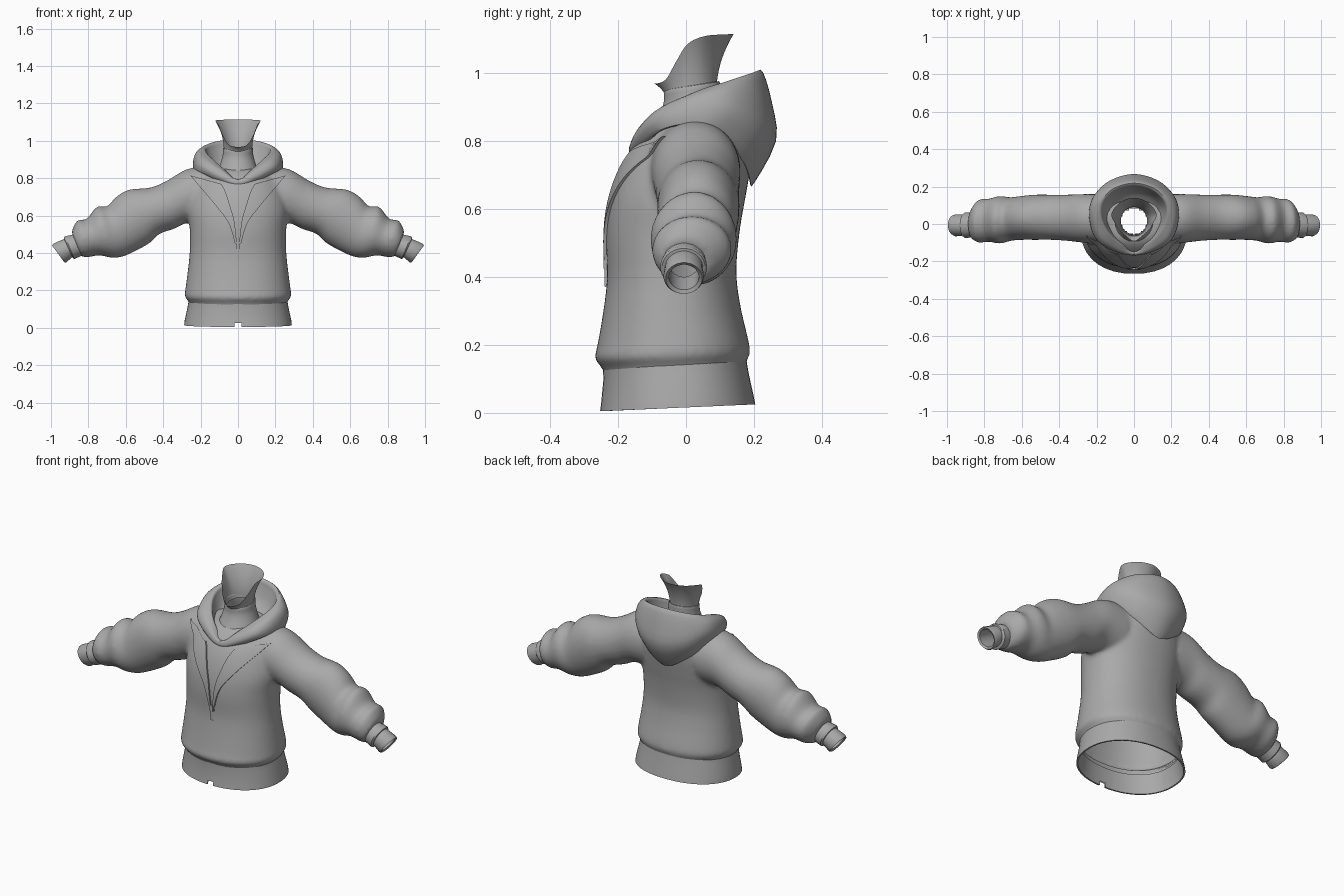
import bpy, bmesh, math
from mathutils import Vector
from mathutils.bvhtree import BVHTree

cube = bpy.data.objects.get("Cube")
if cube:
    bpy.data.objects.remove(cube)

grey = bpy.data.materials.new("grey_cloth")
grey.use_nodes = True
COLOR = (0.4, 0.4, 0.4, 1)
grey.diffuse_color = COLOR
grey.node_tree.nodes["Principled BSDF"].inputs["Base Color"].default_value = COLOR
parts = []


def spline(rows, n, closed=False):
    """Smooth curve through rows of numbers, n steps per span."""
    p = [Vector(r) for r in rows]
    m = len(p)
    at = (lambda i: p[i % m]) if closed else (lambda i: p[min(max(i, 0), m - 1)])
    out = []
    for i in range(m if closed else m - 1):
        a, b, c, d = at(i - 1), at(i), at(i + 1), at(i + 2)
        for k in range(n):
            t = k / n
            out.append(b + (c - a) * (t / 2) + (a * 2 - b * 5 + c * 4 - d) * (t * t / 2)
                       + (b * 3 - a - c * 3 + d) * (t ** 3 / 2))
    return out if closed else out + [p[-1]]


def oval(c, u, v, n=64, power=2.0):
    """Closed ring around c with half axes u and v."""
    def s(x):
        return math.copysign(abs(x) ** (2 / power), x)
    pts = []
    for i in range(n):
        a = (i + 0.5) * math.tau / n
        pts.append(c + u * s(math.cos(a)) + v * s(math.sin(a)))
    return pts


def loft(bm, rings, cap=False, closed=True):
    vs = [[bm.verts.new(p) for p in r] for r in rings]
    n = len(vs[0])
    for a, b in zip(vs, vs[1:]):
        for i in range(n if closed else n - 1):
            j = (i + 1) % n
            bm.faces.new((a[i], a[j], b[j], b[i]))
    if cap:
        bm.faces.new(vs[0])
        bm.faces.new(vs[-1])


def finish(name, bm):
    bmesh.ops.recalc_face_normals(bm, faces=bm.faces)
    me = bpy.data.meshes.new(name)
    bm.to_mesh(me)
    bm.free()
    me.materials.append(grey)
    ob = bpy.data.objects.new(name, me)
    bpy.context.collection.objects.link(ob)
    parts.append(ob)
    return ob


def add(name, rings, **kw):
    bm = bmesh.new()
    loft(bm, rings, **kw)
    return finish(name, bm)


def band(z, w, front, back, tilt=0.0, power=2.2):
    """Horizontal ring, raised by tilt towards the back."""
    mid, half = (front + back) / 2, (back - front) / 2
    return oval(Vector((0, mid, z + tilt / 2)), Vector((w, 0, 0)),
                Vector((0, half, tilt / 2)), power=power)


# Band rings start on the x axis; a quarter turn puts one face at the front centre
def turned(z, w, front, back, tilt=0.0):
    mid, half = (front + back) / 2, (back - front) / 2
    return oval(Vector((0, mid, z + tilt / 2)), Vector((0, -half, -tilt / 2)),
                Vector((w, 0, 0)), power=2.2)


def sleeve_ring(row, side, n=40):
    xt, zt, xb, zb, y0, y1 = row
    top, low = Vector((xt * side, 0, zt)), Vector((xb * side, 0, zb))
    c = (top + low) / 2 + Vector((0, (y0 + y1) / 2, 0))
    return oval(c, (top - low) / 2, Vector((0, (y1 - y0) / 2, 0)), n)


# Torso and sleeves, fused into one soft surface
TORSO = [(.09, .255, -.235, .172), (.13, .262, -.245, .175), (.16, .284, -.268, .188),
         (.2, .281, -.26, .183), (.3, .268, -.243, .16), (.4, .258, -.232, .148),
         (.52, .258, -.235, .158), (.62, .268, -.224, .175), (.71, .255, -.197, .19),
         (.78, .23, -.16, .19), (.83, .18, -.115, .16), (.85, .13, -.08, .13)]
SLEEVE = [(.14, .865, .18, .56, -.11, .16), (.27, .85, .275, .56, -.1, .16),
          (.38, .787, .34, .53, -.09, .157), (.47, .75, .42, .502, -.085, .157),
          (.58, .74, .47, .455, -.085, .157), (.65, .702, .55, .41, -.085, .15),
          (.7, .65, .62, .38, -.09, .143), (.755, .648, .68, .375, -.105, .15),
          (.81, .582, .74, .388, -.095, .135), (.858, .575, .8, .378, -.1, .13),
          (.89, .515, .835, .38, -.08, .08), (.88, .495, .845, .392, -.065, .055)]
bm = bmesh.new()
loft(bm, [band(*r, tilt=.015) for r in spline(TORSO, 4)], cap=True)
for side in (1, -1):
    loft(bm, [sleeve_ring(r, side) for r in spline(SLEEVE, 4)], cap=True)
raw = finish("body_source", bm)
mod = raw.modifiers.new("fuse", "REMESH")
mod.mode, mod.voxel_size = "VOXEL", 0.011
mod = raw.modifiers.new("soften", "SMOOTH")
mod.factor, mod.iterations = 0.5, 8
dg = bpy.context.evaluated_depsgraph_get()
bm = bmesh.new()
bm.from_mesh(raw.evaluated_get(dg).to_mesh())
parts.remove(raw)
bpy.data.objects.remove(raw)


def is_opening(f):
    c = f.calc_center_median()
    wrist = (Vector((abs(c.x), c.y, c.z)) - Vector((.865, 0, .44))).length < .055
    return c.z < .125 or wrist or (c.z > .8 and math.hypot(c.x, c.y - .015) < .07)


bmesh.ops.delete(bm, geom=[f for f in bm.faces if is_opening(f)], context="FACES")
body = finish("body_and_sleeves", bm)
bm = bmesh.new()
bm.from_mesh(body.data)
surface = BVHTree.FromBMesh(bm)
bm.free()

# Hem band with a small notch at the front
HEM = [(.138, .264, -.245, .178, .018), (.1, .27, -.243, .184, .019), (.026, .286, -.25, .2, .02),
       (.005, .288, -.253, .204, .02), (.005, .28, -.245, .196, .02), (.026, .278, -.242, .192, .02),
       (.11, .26, -.236, .175, .02)]
bm = bmesh.new()
loft(bm, [turned(*r) for r in HEM])
notch = [f for f in bm.faces
         if abs(f.calc_center_median().x) < .016 and f.calc_center_median().z < .02
         and f.calc_center_median().y < 0]
bmesh.ops.delete(bm, geom=notch, context="FACES")
finish("hem_band", bm)

# Cuffs: wide band, then a narrower open end
CUFF = [(.86, .505, .835, .385, -.068, .058), (.925, .49, .875, .368, -.076, .062),
        (.932, .484, .882, .372, -.07, .056), (.93, .476, .885, .378, -.062, .05),
        (.985, .452, .918, .35, -.066, .052), (.995, .442, .928, .35, -.06, .048),
        (.985, .436, .928, .362, -.05, .038), (.92, .47, .88, .385, -.05, .038),
        (.87, .485, .845, .4, -.05, .038)]
for side, label in ((1, "left"), (-1, "right")):
    add(label + "_cuff", [sleeve_ring(r, side, 24) for r in CUFF])


# Lowered hood: half outlines run from front to back, then mirror
def outline(half):
    full = half + [(-x, y, z) for x, y, z in half[-2:0:-1]]
    return spline(full, 6, closed=True)


def shrunk(half, f, drop):
    return [(x * f, .03 + (y - .03) * f, z - drop) for x, y, z in half]


LOWER = [(0, -.155, .752), (.1, -.132, .785), (.2, -.075, .832), (.235, .01, .85),
         (.225, .09, .825), (.14, .175, .745), (0, .2, .675)]
MIDDLE = [(0, -.168, .772), (.1, -.148, .81), (.195, -.09, .865), (.236, .02, .895),
          (.226, .13, .885), (.14, .225, .83), (0, .265, .8)]
RIM = [(0, -.142, .792), (.075, -.118, .845), (.145, -.06, .902), (.19, .03, .945),
       (.185, .12, .972), (.115, .195, .993), (0, .226, 1.003)]
BULGE = [tuple((Vector(a) + Vector(b)) / 2 + Vector((0, 0, .012)))
         for a, b in zip(shrunk(MIDDLE, 1.06, 0), RIM)]
curves = [outline(h) for h in (shrunk(LOWER, .93, 0), LOWER, MIDDLE, BULGE, RIM,
                               shrunk(RIM, .9, .004), shrunk(RIM, .86, .03),
                               shrunk(RIM, .72, .1), shrunk(RIM, .5, .14))]
columns = [spline(col, 3) for col in zip(*curves)]
add("hood", list(zip(*columns)))

# Inner collar around the neck
COLLAR = [(.79, .12, -.125, .13), (.86, .096, -.085, .11), (.91, .082, -.066, .1),
          (.945, .08, -.065, .1), (.948, .074, -.058, .094), (.92, .07, -.055, .09)]
add("inner_collar", [band(*r, tilt=.025, power=2) for r in spline(COLLAR, 3)])

# Flared neck piece, open towards the face
BASE = [(0, -.06, .925), (.045, -.045, .928), (.068, -.015, .932), (.075, .01, .936),
        (.066, .05, .942), (.038, .08, .946), (0, .09, .948)]
EDGE = [(0, -.092, .968), (.05, -.06, .98), (.083, -.028, 1.035), (.103, .005, 1.085),
        (.12, .055, 1.108), (.075, .115, 1.113), (0, .14, 1.114)]
base, edge = outline(BASE), outline(EDGE)
neck = []
for k in range(13):
    t = k / 12
    neck.append([Vector((b.x + (e.x - b.x) * t * t, b.y + (e.y - b.y) * t * t,
                         b.z + (e.z - b.z) * t)) for b, e in zip(base, edge)])
add("neck", neck)


# Front flaps laid on the chest, either side of the zip
def on_chest(x, z, lift):
    hit = surface.ray_cast(Vector((x, -1, z)), Vector((0, 1, 0)))[0]
    return Vector((x, (hit.y if hit else -.1) - lift, z))


OUTER = spline([(.255, .815), (.2, .75), (.12, .655), (.05, .56), (.016, .45)], 6)
INNER = spline([(.09, .77), (.068, .73), (.045, .66), (.02, .57), (.006, .45)], 6)
for side, label in ((1, "left"), (-1, "right")):
    rows = []
    for o, i in zip(OUTER, INNER):
        row = [on_chest(o.x * side, o.y, -.004)]
        for k in range(9):
            q = o.lerp(i, k / 8)
            row.append(on_chest(q.x * side, q.y, .009))
        rows.append(row + [on_chest(i.x * side, i.y, -.004)])
    add(label + "_front_flap", rows, closed=False)


# Zip slider and pull tab
def box(name, centre, size):
    bm = bmesh.new()
    bmesh.ops.create_cube(bm, size=1)
    for v in bm.verts:
        v.co = Vector(a * b for a, b in zip(v.co, size)) + Vector(centre)
    bmesh.ops.bevel(bm, geom=list(bm.edges), offset=.002, segments=2, affect="EDGES")
    finish(name, bm)


box("zip_slider", (0, -.235, .44), (.024, .016, .036))
box("zip_pull", (0, -.237, .4), (.016, .006, .06))

# Soft shading that keeps true edges crisp
bpy.ops.object.select_all(action="DESELECT")
for ob in parts:
    ob.select_set(True)
bpy.context.view_layer.objects.active = body
bpy.ops.object.shade_smooth_by_angle(angle=math.radians(40))
